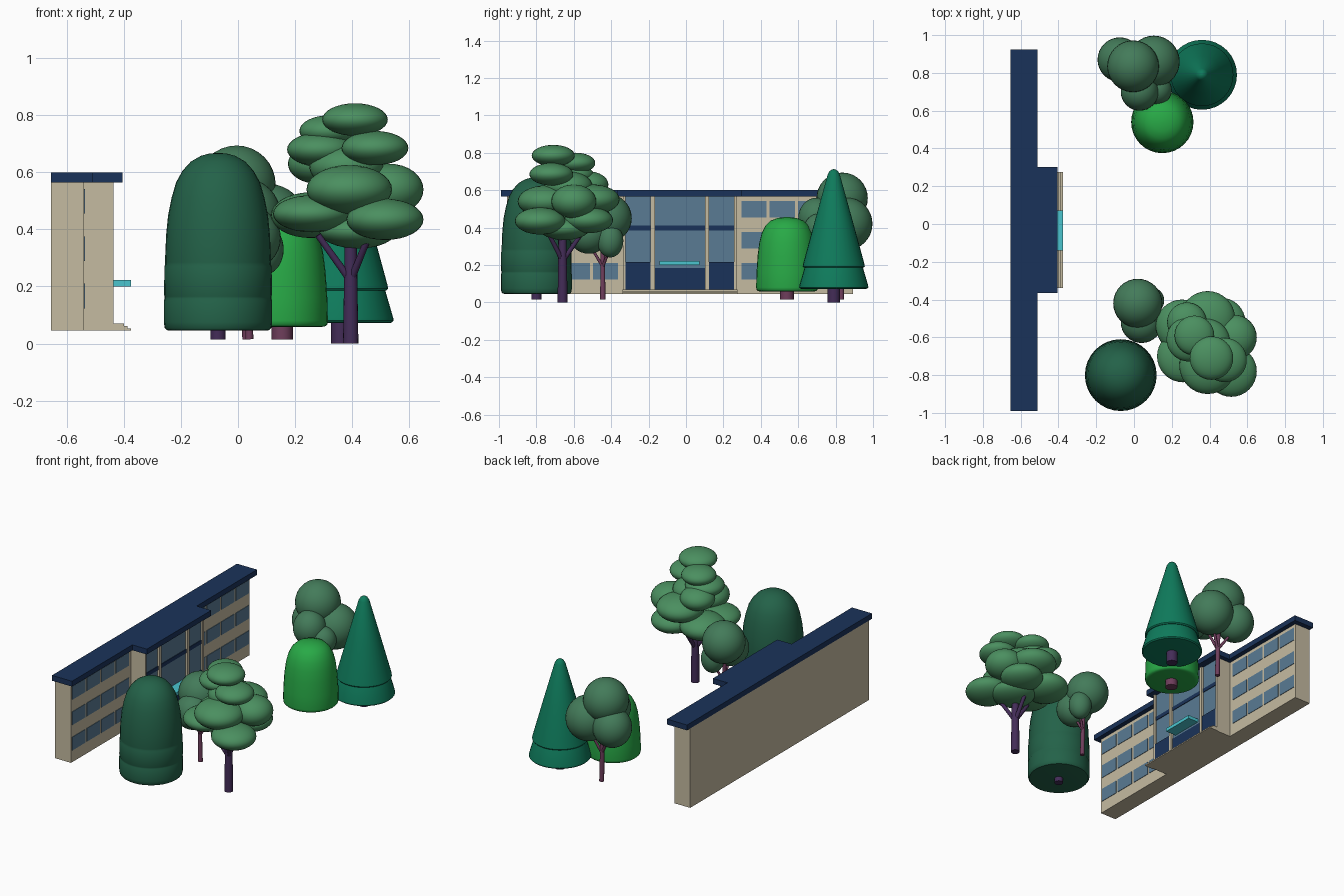
import bpy, math
from mathutils import Vector

if "Cube" in bpy.data.objects:
    bpy.data.objects.remove(bpy.data.objects["Cube"])

C = -0.0325  # building centre line in y


def mat(name, hexa):
    m = bpy.data.materials.new(name)
    rgb = [int(hexa[i:i + 2], 16) / 255 for i in (0, 2, 4)]
    m.diffuse_color = [c ** 2.2 for c in rgb] + [1]
    m.use_nodes = True
    m.node_tree.nodes["Principled BSDF"].inputs["Base Color"].default_value = m.diffuse_color
    return m


WALL = mat("beige wall", "C4BAA0")
NAVY = mat("navy", "20365A")
GLASS = mat("glass", "5A7A92")
TEAL = mat("teal", "4CC4CE")
DARK = mat("dark leaf", "28624A")
OAK = mat("mid leaf", "4C8E60")
SAGE = mat("sage leaf", "457A5A")
LIME = mat("bright leaf", "2CA848")
PINE = mat("pine leaf", "167A5C")
BARK = mat("purple bark", "453058")
ROSE = mat("rose bark", "6E405C")


def finish(o, name, m):
    o.name = name
    o.data.materials.append(m)
    return o


def smooth(o, angle=40):
    bpy.ops.object.select_all(action='DESELECT')
    o.select_set(True)
    bpy.context.view_layer.objects.active = o
    bpy.ops.object.shade_smooth_by_angle(angle=math.radians(angle))


def box(name, x, y, z, m):
    """Box from (min, max) ranges; y is measured from the building centre line."""
    v = [(a, b + C, c) for a in x for b in y for c in z]
    f = [(0, 1, 3, 2), (4, 6, 7, 5), (0, 4, 5, 1), (2, 3, 7, 6), (0, 2, 6, 4), (1, 5, 7, 3)]
    me = bpy.data.meshes.new(name)
    me.from_pydata(v, [], f)
    o = bpy.data.objects.new(name, me)
    bpy.context.collection.objects.link(o)
    return finish(o, name, m)


def lathe(name, x, y, profile, m, n=32):
    """Closed revolved solid; profile is (radius, z) from bottom to top."""
    v, f = [], []
    for r, z in profile:
        for i in range(n):
            a = 2 * math.pi * i / n
            v.append((x + r * math.cos(a), y + r * math.sin(a), z))
    for k in range(len(profile) - 1):
        for i in range(n):
            j = (i + 1) % n
            f.append((k * n + i, k * n + j, k * n + n + j, k * n + n + i))
    f.append(tuple(reversed(range(n))))
    f.append(tuple(range(len(v) - n, len(v))))
    me = bpy.data.meshes.new(name)
    me.from_pydata(v, [], f)
    o = bpy.data.objects.new(name, me)
    bpy.context.collection.objects.link(o)
    smooth(o)
    return finish(o, name, m)


def limb(name, a, b, r1, r2, m):
    a, b = Vector(a), Vector(b)
    d = b - a
    bpy.ops.mesh.primitive_cone_add(vertices=16, radius1=r1, radius2=r2, depth=d.length, location=(a + b) / 2,
                                    rotation=d.to_track_quat('Z', 'Y').to_euler())
    o = bpy.context.object
    smooth(o)
    return finish(o, name, m)


def lobes(name, blobs, m):
    for i, (x, y, z, r, rz) in enumerate(blobs):
        bpy.ops.mesh.primitive_uv_sphere_add(segments=32, ring_count=16, radius=1, location=(x, y, z))
        o = bpy.context.object
        o.scale = (r, r, rz)
        smooth(o, 60)
        finish(o, f"{name}_{i + 1}", m)


# Main block and roofs
box("main_block", (-.655, -.54), (-.925, .925), (.045, .565), WALL)
box("main_roof", (-.655, -.51), (-.9575, .9575), (.565, .6), NAVY)
box("centre_roof", (-.51, -.405), (-.333, .333), (.565, .6), NAVY)

# Central entrance bay
box("centre_core", (-.54, -.46), (-.295, .295), (.07, .565), WALL)
box("centre_base", (-.54, -.437), (-.303, .303), (.045, .07), WALL)
box("centre_glass", (-.46, -.45), (-.292, .292), (.07, .565), GLASS)
box("spandrel", (-.452, -.446), (-.292, .292), (.385, .41), NAVY)
box("entrance_doors", (-.452, -.446), (-.135, .135), (.07, .185), NAVY)
box("canopy", (-.45, -.375), (-.108, .105), (.2, .222), TEAL)
for s, side in ((-1, "left"), (1, "right")):
    box(f"{side}_end_wall", (-.54, -.437), sorted((s * .29, s * .303)), (.07, .565), WALL)
    box(f"{side}_column", (-.455, -.437), sorted((s * .134, s * .156)), (.07, .565), WALL)
    box(f"{side}_lower_panel", (-.452, -.44), sorted((s * .156, s * .29)), (.07, .215), NAVY)
    # Wing windows
    for col in range(4):
        y0 = .33 + col * .15
        for row in range(3):
            z0 = .123 + row * .166
            box(f"{side}_window_{col}_{row}", (-.541, -.537), sorted((s * y0, s * (y0 + .134))),
                (z0, z0 + .087), GLASS)

# Entrance steps
for i, (x, z) in enumerate(((-.4, .07), (-.388, .061), (-.375, .053))):
    box(f"step_{i + 1}", (-.437, x), (-.3075, .3075), (.045, z), WALL)

# Tall rounded dark tree
lathe("tall_tree_crown", -.07, -.80, [
    (.165, .045), (.18, .047), (.187, .055), (.19, .075), (.19, .15), (.187, .157), (.187, .165),
    (.189, .17), (.188, .27), (.185, .277), (.186, .285), (.182, .38), (.175, .45), (.163, .51),
    (.147, .565), (.125, .605), (.095, .638), (.06, .658), (.03, .666), (.003, .668)], DARK)
limb("tall_tree_trunk", (-.07, -.8, .015), (-.07, -.8, .07), .027, .027, BARK)

# Spreading tree with flattened leaf clusters
lobes("spreading_leaves", [
    (.41, -.71, .785, .115, .057), (.48, -.72, .685, .117, .06), (.29, -.61, .68, .118, .06),
    (.32, -.59, .745, .105, .055), (.39, -.75, .54, .15, .085), (.53, -.60, .54, .12, .09),
    (.26, -.70, .455, .138, .065), (.515, -.78, .435, .135, .072), (.42, -.65, .395, .135, .062),
    (.39, -.50, .55, .145, .08), (.255, -.54, .45, .14, .08), (.46, -.52, .44, .13, .07),
    (.28, -.52, .63, .105, .07), (.38, -.63, .62, .13, .08)], OAK)
limb("spreading_trunk", (.395, -.66, 0), (.395, -.66, .42), .027, .02, BARK)
for i, end in enumerate(((.28, -.68, .38), (.46, -.74, .38), (.40, -.55, .38))):
    limb(f"spreading_branch_{i + 1}", (.395, -.66, .22), end, .013, .011, BARK)

# Small round-leaved tree near the entrance
lobes("small_leaves", [(.02, -.42, .45, .13, .13), (.04, -.52, .37, .11, .11), (.09, -.405, .33, .07, .09)], SAGE)
limb("small_trunk", (.04, -.445, .015), (.03, -.445, .4), .014, .011, ROSE)
for i, end in enumerate(((.04, -.51, .3), (.09, -.41, .28))):
    limb(f"small_branch_{i + 1}", (.038, -.445, .19), end, .008, .007, ROSE)

# Taller round-leaved tree at the far end
lobes("round_leaves", [(-.005, .835, .557, .137, .137), (-.075, .87, .41, .118, .125), (.105, .86, .42, .137, .14),
                       (.03, .70, .45, .1, .11), (.12, .71, .39, .08, .085)], SAGE)
limb("round_trunk", (.03, .83, .015), (.02, .83, .5), .015, .012, ROSE)
for i, end in enumerate(((.03, .74, .36), (-.06, .87, .34), (.09, .86, .33))):
    limb(f"round_branch_{i + 1}", (.029, .83, .2), end, .009, .008, ROSE)

# Bright domed bush
lathe("bush_crown", .15, .54, [
    (.14, .058), (.155, .06), (.163, .067), (.165, .08), (.163, .16), (.157, .25), (.148, .32), (.135, .37),
    (.115, .41), (.088, .437), (.05, .451), (.02, .455), (.003, .456)], LIME)
limb("bush_trunk", (.155, .54, .015), (.155, .54, .08), .037, .037, ROSE)

# Two-tier conifer
lathe("conifer_lower_tier", .36, .79, [
    (.16, .072), (.178, .073), (.185, .08), (.184, .09), (.152, .2), (.13, .25)], PINE)
lathe("conifer_upper_tier", .36, .79, [
    (.14, .185), (.16, .186), (.166, .193), (.164, .205), (.1, .44), (.032, .685), (.022, .702),
    (.01, .71), (.002, .712)], PINE)
limb("conifer_trunk", (.36, .79, 0), (.36, .79, .1), .034, .034, BARK)
